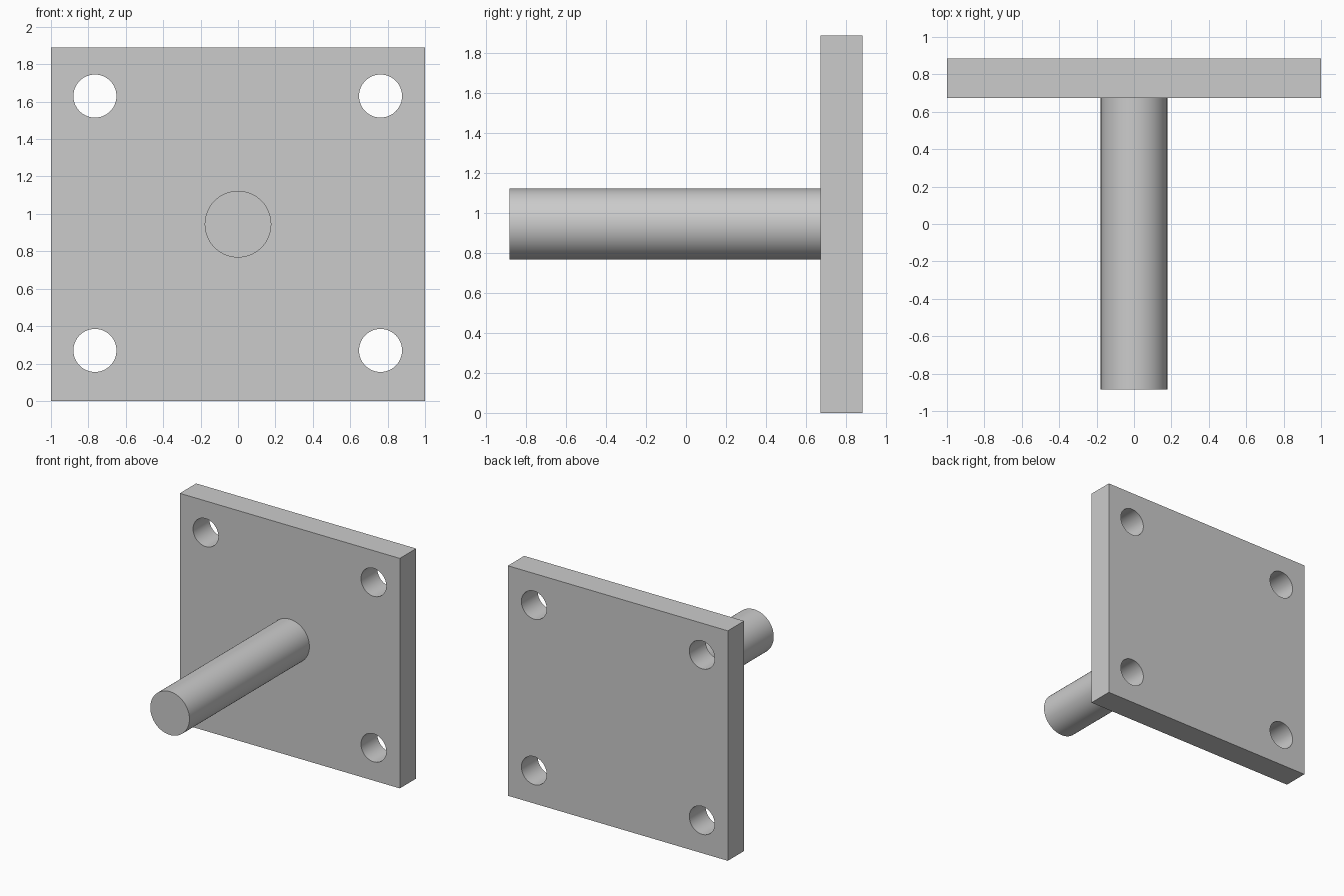
import bpy
import math

cube = bpy.data.objects.get("Cube")
if cube:
    bpy.data.objects.remove(cube, do_unlink=True)

HEIGHT = 1.89
FRONT, PLATE_FRONT, BACK = -0.885, 0.673, 0.885
MID_Z = HEIGHT / 2

# Single plain grey finish
grey = bpy.data.materials.new("plain grey")
grey.use_nodes = True
colour = (0.6, 0.6, 0.6, 1)
grey.diffuse_color = colour
grey.node_tree.nodes["Principled BSDF"].inputs["Base Color"].default_value = colour


def rod(name, x, z, radius, y0, y1, sides=96):
    """Cylinder lying along y between y0 and y1."""
    bpy.ops.mesh.primitive_cylinder_add(
        vertices=sides, radius=radius, depth=y1 - y0,
        location=(x, (y0 + y1) / 2, z), rotation=(math.pi / 2, 0, 0))
    obj = bpy.context.object
    obj.name = name
    obj.data.materials.append(grey)
    return obj


def smooth(obj):
    bpy.ops.object.select_all(action="DESELECT")
    obj.select_set(True)
    bpy.context.view_layer.objects.active = obj
    bpy.ops.object.shade_smooth_by_angle(angle=math.radians(30))


# Square mounting plate
bpy.ops.mesh.primitive_cube_add(size=1, location=(0, (PLATE_FRONT + BACK) / 2, MID_Z))
plate = bpy.context.object
plate.name = "mounting_plate"
plate.scale = (2, BACK - PLATE_FRONT, HEIGHT)
bpy.ops.object.transform_apply(location=False, rotation=False, scale=True)
plate.data.materials.append(grey)

# Four bolt holes drilled through the corners
for x in (-0.765, 0.762):
    for z in (0.27, 1.63):
        drill = rod("hole_cutter", x, z, 0.115, PLATE_FRONT - 0.1, BACK + 0.1)
        drill.hide_render = True
        cut = plate.modifiers.new("bolt_hole", "BOOLEAN")
        cut.operation = "DIFFERENCE"
        cut.solver = "EXACT"
        cut.object = drill
        bpy.context.view_layer.objects.active = plate
        bpy.ops.object.modifier_apply(modifier=cut.name)
        bpy.data.objects.remove(drill, do_unlink=True)
smooth(plate)

# Round post standing out from the plate
post = rod("post", 0, MID_Z, 0.178, FRONT, PLATE_FRONT)
smooth(post)
